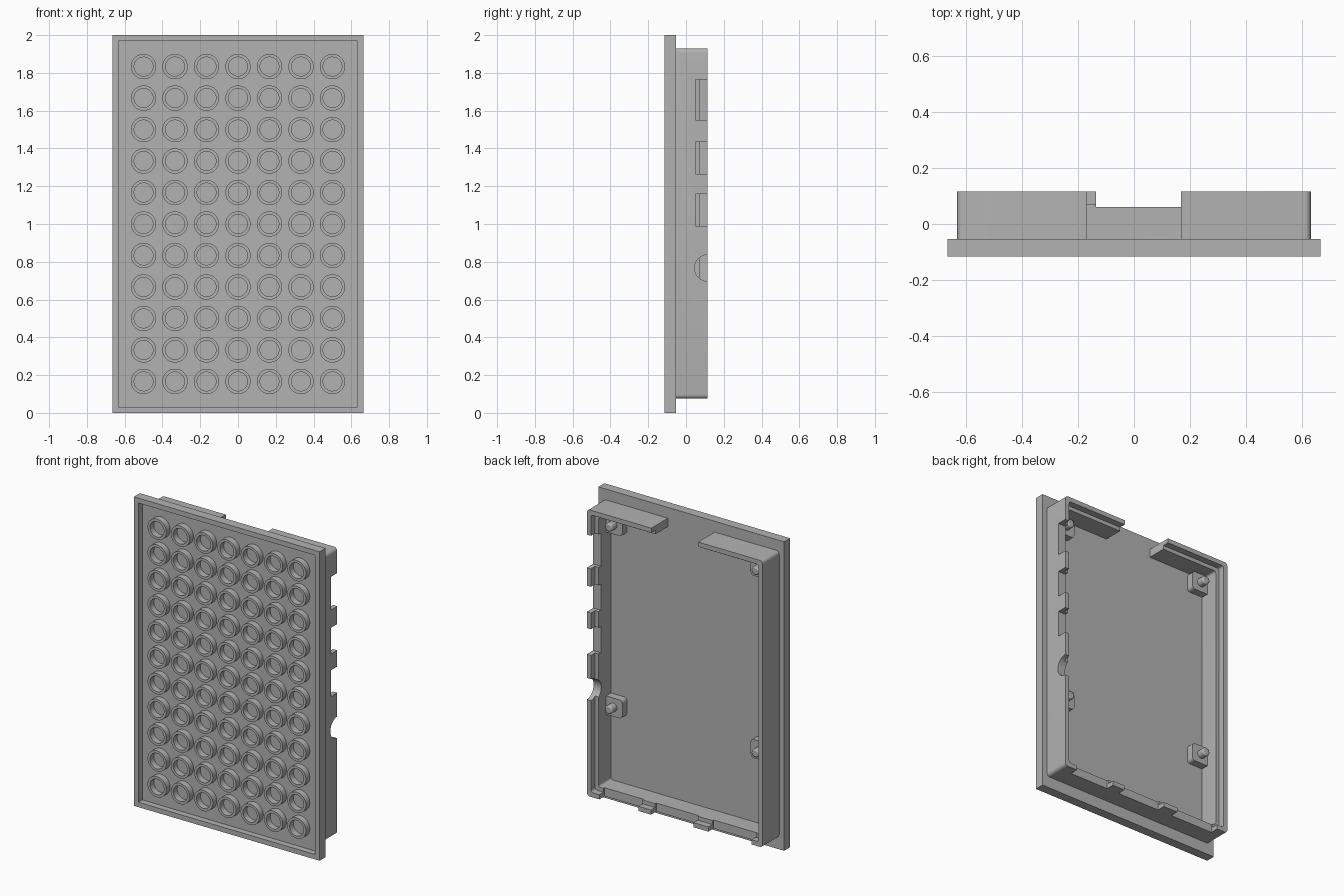
import bpy, bmesh, math
from mathutils import Matrix, Vector

old = bpy.data.objects.get("Cube")
if old:
    bpy.data.objects.remove(old)

grey = bpy.data.materials.new("plain grey")
grey.use_nodes = True
COLOUR = (0.45, 0.45, 0.45, 1)
grey.diffuse_color = COLOUR
grey.node_tree.nodes["Principled BSDF"].inputs["Base Color"].default_value = COLOUR


def finish(name, bm):
    mesh = bpy.data.meshes.new(name)
    bmesh.ops.recalc_face_normals(bm, faces=bm.faces)
    bm.to_mesh(mesh)
    bm.free()
    mesh.materials.append(grey)
    obj = bpy.data.objects.new(name, mesh)
    bpy.context.collection.objects.link(obj)
    return obj


def box(name, xs, ys, zs, radius=0):
    """Box from ranges; radius rounds the edges that run front to back."""
    bm = bmesh.new()
    bmesh.ops.create_cube(bm, size=1)
    for v in bm.verts:
        v.co = Vector([r[0] if c < 0 else r[1] for c, r in zip(v.co, (xs, ys, zs))])
    if radius:
        edges = [e for e in bm.edges if abs(e.verts[0].co.y - e.verts[1].co.y) > 1e-4]
        bmesh.ops.bevel(bm, geom=edges, offset=radius, segments=5, profile=0.5,
                        affect='EDGES')
    return finish(name, bm)


def cylinder(name, radius, centre, length, axis):
    bm = bmesh.new()
    bmesh.ops.create_cone(bm, cap_ends=True, segments=32, radius1=radius,
                          radius2=radius, depth=length)
    turn = Matrix.Rotation(math.pi / 2, 4, 'X' if axis == 'y' else 'Y')
    bmesh.ops.transform(bm, matrix=Matrix.Translation(centre) @ turn, verts=bm.verts)
    return finish(name, bm)


def select(obj):
    bpy.ops.object.select_all(action='DESELECT')
    obj.select_set(True)
    bpy.context.view_layer.objects.active = obj


def smooth(obj):
    select(obj)
    bpy.ops.object.shade_smooth_by_angle(angle=math.radians(30))


def cut(obj, cutter):
    cutter.hide_render = True
    mod = obj.modifiers.new("cut", 'BOOLEAN')
    mod.operation = 'DIFFERENCE'
    mod.solver = 'EXACT'
    mod.object = cutter
    select(obj)
    bpy.ops.object.modifier_apply(modifier=mod.name)
    bpy.data.objects.remove(cutter)


FRONT, FLOOR, BACK = -0.115, -0.054, 0.115
RECESS = -0.075
W, LOW, HIGH = 0.63, 0.075, 1.93

# Front plate with a shallow tray
plate = box("front_plate", (-0.665, 0.665), (FRONT, FLOOR), (0, 2))
cut(plate, box("tray_cutter", (-0.633, 0.633), (-0.2, RECESS), (0.032, 1.968)))

# Grid of open rings in the tray
PITCH, SIDES = 1 / 6, 40
PROFILE = [(0.067, RECESS + 0.002), (0.067, FRONT), (0.05, FRONT), (0.05, RECESS + 0.002)]
bm = bmesh.new()
for col in range(-3, 4):
    for row in range(1, 12):
        loops = []
        for r, y in PROFILE:
            loops.append([bm.verts.new((col * PITCH + r * math.cos(a), y,
                                        row * PITCH + r * math.sin(a)))
                          for a in (math.tau * i / SIDES for i in range(SIDES))])
        for k in range(4):
            a, b = loops[k], loops[(k + 1) % 4]
            for i in range(SIDES):
                j = (i + 1) % SIDES
                bm.faces.new((a[i], a[j], b[j], b[i]))
smooth(finish("ring_grid", bm))

# Back wall: outer lip with a lower inner ledge
wall = box("back_wall", (-W, W), (FLOOR - 0.004, BACK), (LOW, HIGH), 0.022)


def pocket(inset, start):
    cut(wall, box("pocket_cutter", (inset - W, W - inset), (start, 0.3),
                  (LOW + inset, HIGH - inset), 0.015))


pocket(0.055, -0.2)
pocket(0.03, 0.072)

# Opening in the top wall
cut(wall, box("opening_cutter", (-0.168, 0.168), (FLOOR, 0.3), (1.8, 2.1)))
# Notches and a round port in the left wall
for low, high in ((1.55, 1.765), (1.265, 1.435), (0.99, 1.16)):
    cut(wall, box("notch_cutter", (0.5, 0.8), (0.05, 0.3), (low, high)))
cut(wall, cylinder("port_cutter", 0.07, (0.65, BACK, 0.767), 0.3, 'x'))
# Gaps in the bottom wall, leaving tabs
for low, high in ((-0.55, -0.24), (-0.135, 0.17), (0.26, 0.54)):
    cut(wall, box("gap_cutter", (low, high), (0.061, 0.3), (0, 0.2)))
smooth(wall)

# Corner blocks with round pegs
for side, sx in (("left", 1), ("right", -1)):
    for level, z in (("upper", 1.81), ("lower", 0.63)):
        xs = sorted((sx * 0.46, sx * 0.595))
        smooth(box(f"{level}_{side}_block", xs, (FLOOR - 0.004, -0.005),
                   (z - 0.06, z + 0.06), 0.02))
        peg = cylinder(f"{level}_{side}_peg", 0.027, (sx * 0.525, 0.01, z), 0.07, 'y')
        bevel = peg.modifiers.new("rounded_end", 'BEVEL')
        bevel.width = 0.008
        bevel.segments = 2
        smooth(peg)
